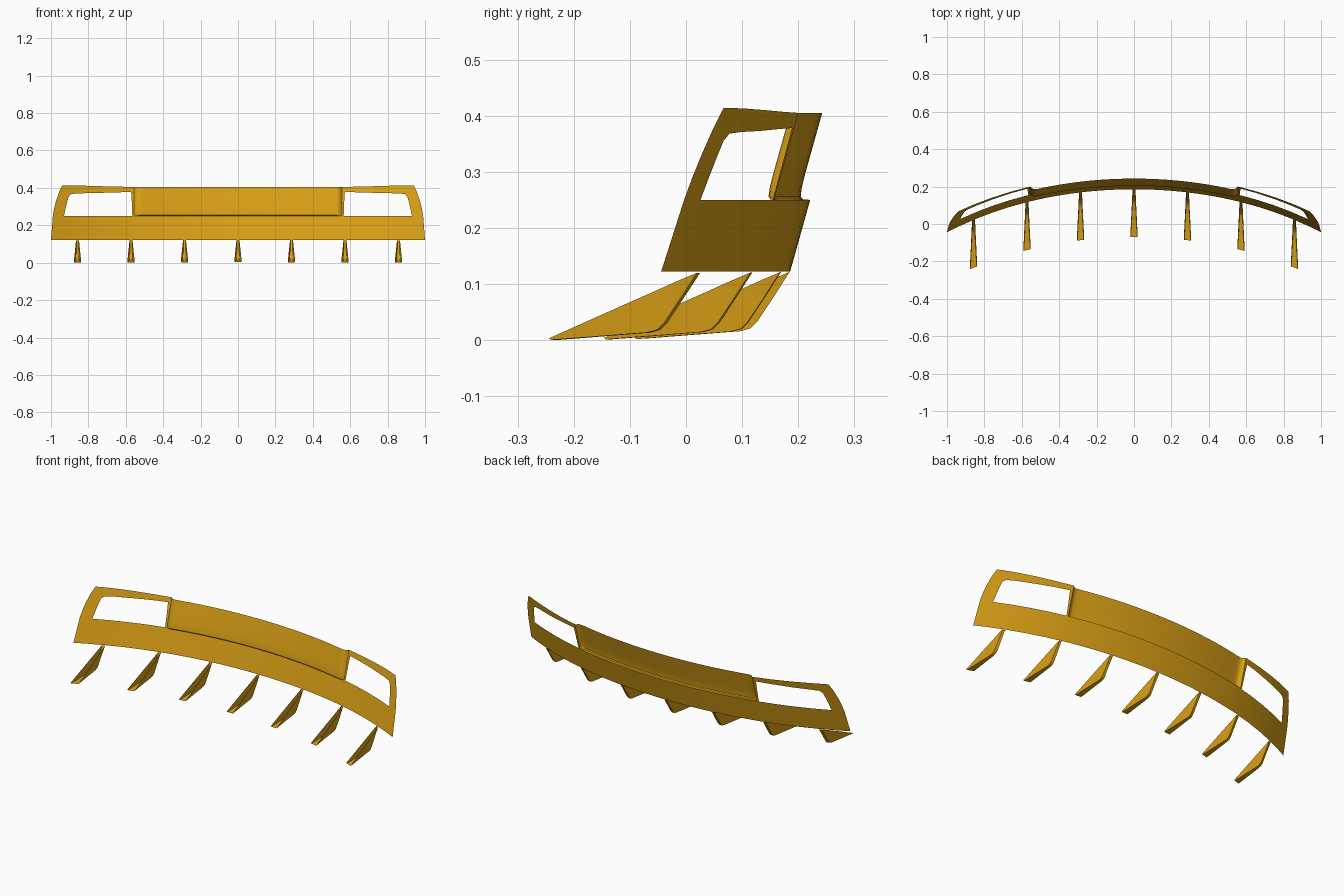
import bpy, bmesh, math

cube = bpy.data.objects.get("Cube")
if cube:
    bpy.data.objects.remove(cube, do_unlink=True)

gold = bpy.data.materials.new("golden_orange")
gold.use_nodes = True
colour = (0.70, 0.35, 0.008, 1)
gold.diffuse_color = colour
gold.node_tree.nodes["Principled BSDF"].inputs["Base Color"].default_value = colour


def sweep(x):
    """Plan curve of the shell at its lower edge."""
    return 0.185 - 0.2 * x * x - 0.03 * x ** 4


def shell(x, z, depth=0.0):
    """Point on the raked outer surface, pushed inwards by depth."""
    return (x, sweep(x) + 0.28 * (z - 0.12) - depth, z)


def loft(bm, rows):
    """Bridge neighbouring rows of points with quads."""
    grid = [[bm.verts.new(p) for p in row] for row in rows]
    for a, b in zip(grid, grid[1:]):
        for i in range(len(a) - 1):
            bm.faces.new((a[i], a[i + 1], b[i + 1], b[i]))


def finish(name, bm, mirror=False):
    bmesh.ops.remove_doubles(bm, verts=bm.verts, dist=0.0005)
    bmesh.ops.recalc_face_normals(bm, faces=bm.faces)
    mesh = bpy.data.meshes.new(name)
    bm.to_mesh(mesh)
    bm.free()
    mesh.materials.append(gold)
    ob = bpy.data.objects.new(name, mesh)
    bpy.context.collection.objects.link(ob)
    if mirror:
        mod = ob.modifiers.new("mirror", 'MIRROR')
        mod.use_clip = True
    bpy.ops.object.select_all(action='DESELECT')
    ob.select_set(True)
    bpy.context.view_layer.objects.active = ob
    bpy.ops.object.shade_smooth_by_angle(angle=math.radians(40))
    return ob


LIP, TOP, EDGE = 0.25, 0.405, 0.555
centre_xs = [0.51 * i / 9 for i in range(10)]

# Lower band, half width, mirrored
bm = bmesh.new()
band_xs = centre_xs + [EDGE, 0.565, 0.66, 0.75, 0.84, 0.93, 0.99]
rows = []
for i in range(4):
    t = i / 3
    z = 0.122 + (LIP - 0.122) * t
    rows.append([shell(x * (1 + (1 - t) * 0.01 * (x / 0.99) ** 2), z) for x in band_xs])
loft(bm, rows)
finish("lower_band", bm, mirror=True)

# Frame around each lamp opening
bm = bmesh.new()
outer = [(0.99, LIP), (0.983, 0.29), (0.973, 0.33), (0.958, 0.375), (0.94, 0.414),
         (0.86, 0.413), (0.76, 0.41), (0.66, 0.407), (EDGE, TOP), (EDGE, 0.33), (EDGE, LIP)]
inner = [(0.93, LIP), (0.922, 0.29), (0.912, 0.33), (0.905, 0.355), (0.89, 0.368),
         (0.84, 0.371), (0.75, 0.373), (0.66, 0.376), (0.571, 0.378), (0.568, 0.33), (0.565, LIP)]
loft(bm, [[shell(*p) for p in outer], [shell(*p) for p in inner]])
finish("lamp_frame", bm, mirror=True)

# Recessed centre panel with a rounded ledge and side walls
bm = bmesh.new()
levels = [(LIP, 0), (0.251, 0.6), (0.256, 0.85), (0.272, 0.96), (0.295, 1), (0.35, 1), (TOP, 1)]
columns = [(x, 1) for x in centre_xs] + [(0.53, 0.93), (0.54, 0.75), (0.546, 0.45), (EDGE, 0)]
loft(bm, [[shell(x, z, 0.022 * a * b) for x, b in columns] for z, a in levels])
finish("recessed_panel", bm, mirror=True)

# Open channel fins: (rearward offset, height, keel width, rim offset, rim height, rim width)
stations = [(0.0, 0.122, 0.012, 0.0, 0.122, 0.016),
            (-0.030, 0.075, 0.013, -0.035, 0.107, 0.019),
            (-0.058, 0.033, 0.014, -0.070, 0.091, 0.022),
            (-0.070, 0.021, 0.015, -0.090, 0.082, 0.024),
            (-0.088, 0.016, 0.016, -0.110, 0.073, 0.026),
            (-0.255, 0.003, 0.034, -0.257, 0.006, 0.040)]
for n in range(-3, 4):
    cx = n * 0.286
    bm = bmesh.new()
    drop = 0.003 * abs(cx)
    rows = []
    for ky, kz, kw, ry, rz, rw in stations:
        section = [(-rw, ry, rz), (-kw, ky, kz), (kw, ky, kz), (rw, ry, rz)]
        rows.append([(cx + w / 2, sweep(cx + w / 2) + y, z - drop) for w, y, z in section])
    loft(bm, rows)
    finish("fin_%d" % (n + 4), bm)
